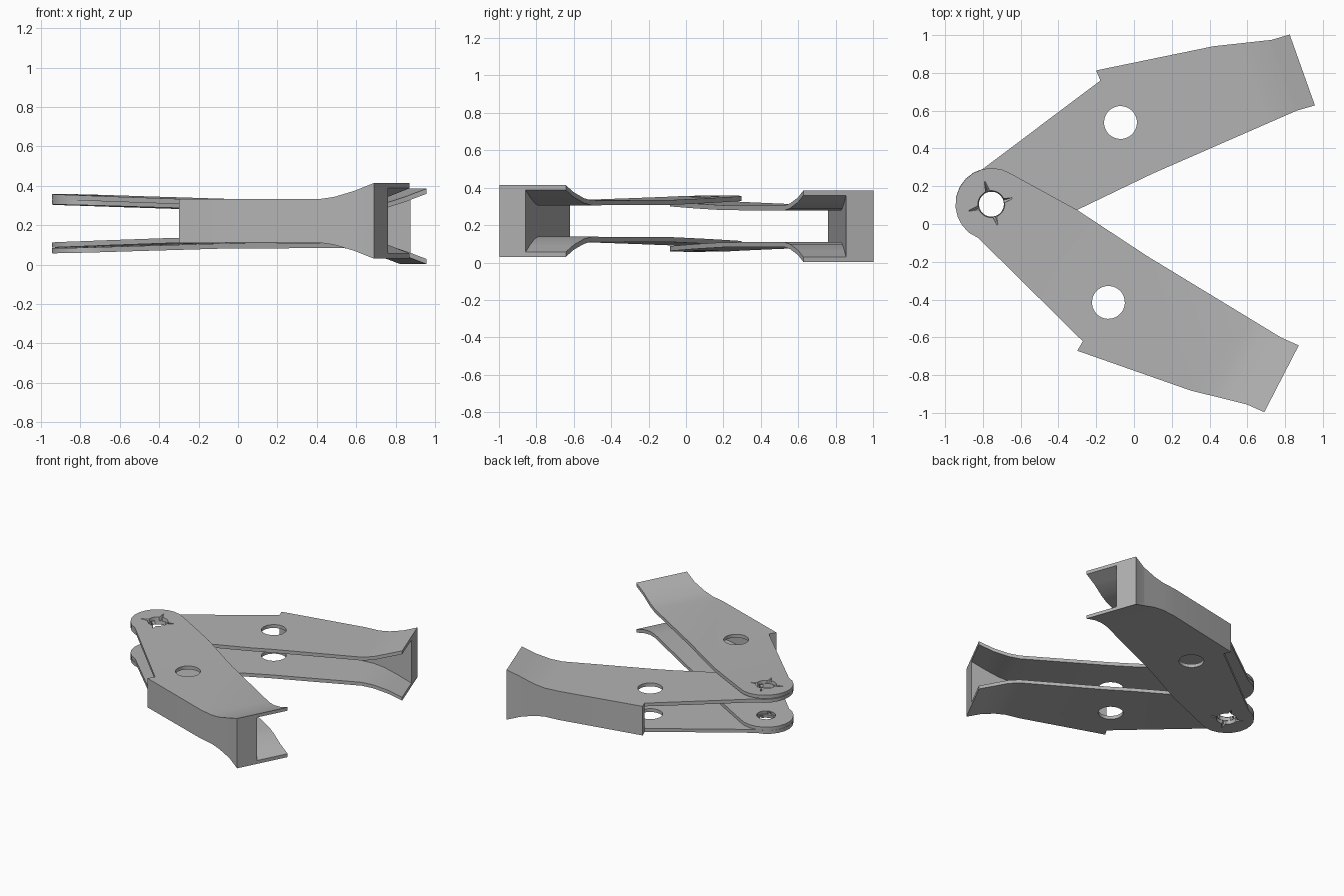
import bpy, bmesh, math
from mathutils import Matrix, Vector

if "Cube" in bpy.data.objects:
    bpy.data.objects.remove(bpy.data.objects["Cube"], do_unlink=True)

grey = bpy.data.materials.new("plain_grey")
grey.use_nodes = True
grey.diffuse_color = (0.45, 0.45, 0.45, 1)
grey.node_tree.nodes["Principled BSDF"].inputs["Base Color"].default_value = grey.diffuse_color

PIVOT = (-0.755, 0.105)
THICK = 0.026
# half height of the channel along its length
SPREAD = [(-0.2, 0.137), (0.25, 0.124), (0.7, 0.112), (1.5, 0.11),
          (1.58, 0.122), (1.68, 0.152), (1.79, 0.192)]
OUTER = [(0.76, -0.481), (1.389, -0.393), (1.688, -0.322), (1.789, -0.316)]
INNER = [(1.789, 0.082), (1.688, 0.076), (0.859, 0.134), (0.418, 0.181)]
ROUND = [(0.19 * math.cos(math.radians(a)), 0.192 * math.sin(math.radians(a)))
         for a in range(84, 277, 16)]
PLATE = ROUND + [(0.763, -0.423)] + OUTER + INNER
WALL = [(0.763, -0.423)] + OUTER + [(1.789, -0.16)]


def half(u):
    for (a, ha), (b, hb) in zip(SPREAD, SPREAD[1:]):
        if u <= b:
            return ha + (hb - ha) * max(0, (u - a) / (b - a))
    return SPREAD[-1][1]


def make_object(name, bm):
    bmesh.ops.recalc_face_normals(bm, faces=bm.faces[:])
    mesh = bpy.data.meshes.new(name)
    bm.to_mesh(mesh)
    bm.free()
    mesh.materials.append(grey)
    obj = bpy.data.objects.new(name, mesh)
    bpy.context.collection.objects.link(obj)
    return obj


def slab(name, outline, low, high):
    """Extrude an outline between two height functions, bending at each station."""
    bm = bmesh.new()
    bm.faces.new([bm.verts.new((u, v, 0)) for u, v in outline])
    for u, _ in SPREAD[1:-1]:
        bmesh.ops.bisect_plane(bm, geom=bm.verts[:] + bm.edges[:] + bm.faces[:],
                               plane_co=(u, 0, 0), plane_no=(1, 0, 0))
    base = bm.verts[:]
    up = bmesh.ops.extrude_face_region(bm, geom=bm.faces[:], use_keep_orig=True)
    top = [g for g in up["geom"] if isinstance(g, bmesh.types.BMVert)]
    for group, height in ((base, low), (top, high)):
        for vert in group:
            vert.co.z = height(vert.co.x)
    return make_object(name, bm)


def prism(name, centre, rings):
    """Closed solid through rings given as (height, radius function)."""
    bm = bmesh.new()
    count = 32
    loops = []
    for z, radius in rings:
        loops.append([bm.verts.new((centre[0] + radius(i) * math.cos(math.tau * i / count),
                                    centre[1] + radius(i) * math.sin(math.tau * i / count), z))
                      for i in range(count)])
    a, b = loops
    for i in range(count):
        j = (i + 1) % count
        bm.faces.new((a[i], a[j], b[j], b[i]))
    bm.faces.new(a[::-1])
    bm.faces.new(b)
    obj = make_object(name, bm)
    obj.hide_render = True
    return obj


def cut(obj, cutter):
    mod = obj.modifiers.new("cut", "BOOLEAN")
    mod.operation, mod.solver, mod.object = "DIFFERENCE", "EXACT", cutter
    bpy.context.view_layer.objects.active = obj
    bpy.ops.object.modifier_apply(modifier=mod.name)
    bpy.data.objects.remove(cutter, do_unlink=True)


def arm(side, angle, mirror, height):
    place = (Matrix.Translation(Vector((*PIVOT, height)))
             @ Matrix.Rotation(math.radians(angle), 4, "Z")
             @ Matrix.Diagonal((1, mirror, 1, 1)))
    parts = [slab(side + "_arm_wall", WALL,
                  lambda u: THICK - half(u), lambda u: half(u) - THICK)]
    for level, s in (("upper", 1), ("lower", -1)):
        plate = slab(f"{side}_arm_{level}_plate", PLATE,
                     lambda u: s * (half(u) - THICK), lambda u: s * half(u))
        # round hole, pivot hole and the star-shaped dent around the pivot
        cut(plate, prism("hole_cutter", (0.789, -0.178),
                         [(-0.3, lambda i: 0.087), (0.3, lambda i: 0.087)]))
        cut(plate, prism("pivot_cutter", (0, 0),
                         [(-0.3, lambda i: 0.066), (0.3, lambda i: 0.066)]))
        cut(plate, prism("star_cutter", (0, 0),
                         [(s * 0.108, lambda i: 0.068),
                          (s * 0.15, lambda i: 0.16 if i % 8 == 4 else 0.074)]))
        parts.append(plate)
    for part in parts:
        part.data.transform(place)
        if mirror < 0:
            part.data.flip_normals()
        bpy.ops.object.select_all(action="DESELECT")
        part.select_set(True)
        bpy.context.view_layer.objects.active = part
        bpy.ops.object.shade_smooth_by_angle(angle=math.radians(30))


arm("front", -27.3, 1, 0.222)
arm("back", 19.6, -1, 0.194)
